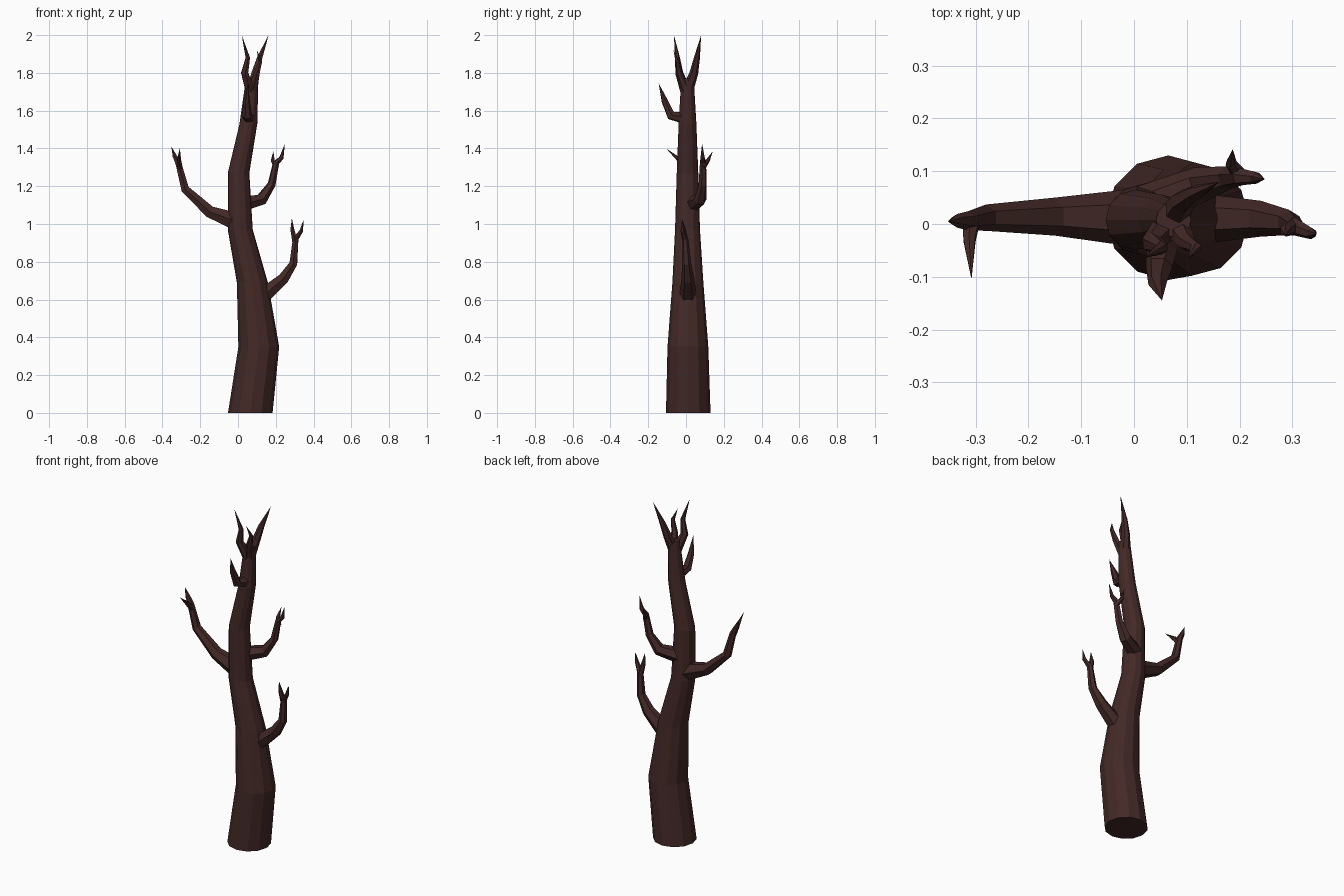
import bpy, bmesh, math
from mathutils import Vector

bark = bpy.data.materials.new("dark_bark")
bark.diffuse_color = (0.055, 0.022, 0.020, 1)


def limb(name, pts, sides=6, level=False):
    """Tapered tube through (x, y, z, radius) points; radius 0 ends in a point."""
    bm = bmesh.new()
    centres = [Vector(p[:3]) for p in pts]
    rings, u = [], Vector((0, 1, 0))
    for i, c in enumerate(centres):
        d = (centres[min(i + 1, len(pts) - 1)] - centres[max(i - 1, 0)]).normalized()
        if level:
            d = Vector((0, 0, 1))
        u = (u - d * u.dot(d)).normalized()
        v = d.cross(u)
        r = pts[i][3]
        n = sides if r > 0 else 1
        rings.append([bm.verts.new(c + r * (u * math.cos(a) + v * math.sin(a)))
                      for a in (2 * math.pi * k / sides for k in range(n))])
    for a, b in zip(rings, rings[1:]):
        for k in range(sides):
            m = (k + 1) % sides
            if len(b) == 1:
                bm.faces.new((a[k], a[m], b[0]))
            else:
                bm.faces.new((a[k], a[m], b[m], b[k]))
    bm.faces.new(rings[0][::-1])
    if len(rings[-1]) > 1:
        bm.faces.new(rings[-1])
    bmesh.ops.recalc_face_normals(bm, faces=bm.faces)
    me = bpy.data.meshes.new(name)
    bm.to_mesh(me)
    bm.free()
    me.materials.append(bark)
    ob = bpy.data.objects.new(name, me)
    bpy.context.collection.objects.link(ob)


# Trunk with level rings
limb("trunk", [(.065, .012, 0, .118), (.110, .010, .35, .108), (.076, .010, .69, .082),
               (.012, .008, .97, .066), (.003, .008, 1.27, .057),
               (.055, .008, 1.53, .047), (.075, .008, 1.77, .033)], 12, True)

# Crown: three forked tips
limb("crown_left", [(.068, 0, 1.70, .030), (.035, -.036, 1.80, .021),
                    (.052, -.045, 1.88, .013), (.02, -.064, 2.0, 0)])
limb("crown_right", [(.072, .008, 1.71, .032), (.092, .042, 1.80, .023),
                     (.115, .058, 1.88, .016), (.162, .08, 2.0, 0)])
limb("crown_front", [(.078, 0, 1.71, .028), (.100, -.035, 1.80, .017),
                     (.118, -.045, 1.86, .011), (.1, -.066, 1.92, 0)])

# Short front twig
limb("front_twig", [(.06, .0, 1.56, .034), (.048, -.08, 1.575, .026),
                    (.045, -.112, 1.65, .018), (.053, -.145, 1.745, 0)])

# Left branch and its fork
limb("left_branch", [(0, .012, 1.01, .055), (-.15, .014, 1.065, .036),
                     (-.28, .012, 1.185, .025), (-.315, .006, 1.32, .018),
                     (-.335, .006, 1.36, .013), (-.353, .005, 1.41, 0)])
limb("left_branch_twig", [(-.308, .01, 1.29, .018), (-.312, -.03, 1.335, .013),
                          (-.308, -.105, 1.40, 0)])

# Upper right branch and its fork
limb("upper_right_branch", [(.02, .03, 1.105, .044), (.125, .075, 1.13, .034),
                            (.178, .088, 1.21, .022), (.202, .09, 1.325, .017),
                            (.230, .088, 1.35, .012), (.248, .085, 1.425, 0)])
limb("upper_right_twig", [(.203, .09, 1.30, .016), (.184, .115, 1.335, .011),
                          (.187, .142, 1.385, 0)])

# Lower right branch and its fork
limb("lower_right_branch", [(.11, .01, .60, .05), (.24, .01, .71, .034),
                            (.293, .003, .79, .024), (.305, -.005, .92, .017),
                            (.336, -.018, .965, .011), (.346, -.018, 1.02, 0)])
limb("lower_right_twig", [(.303, -.003, .90, .017), (.288, -.012, .97, .012),
                          (.285, -.022, 1.03, 0)])
